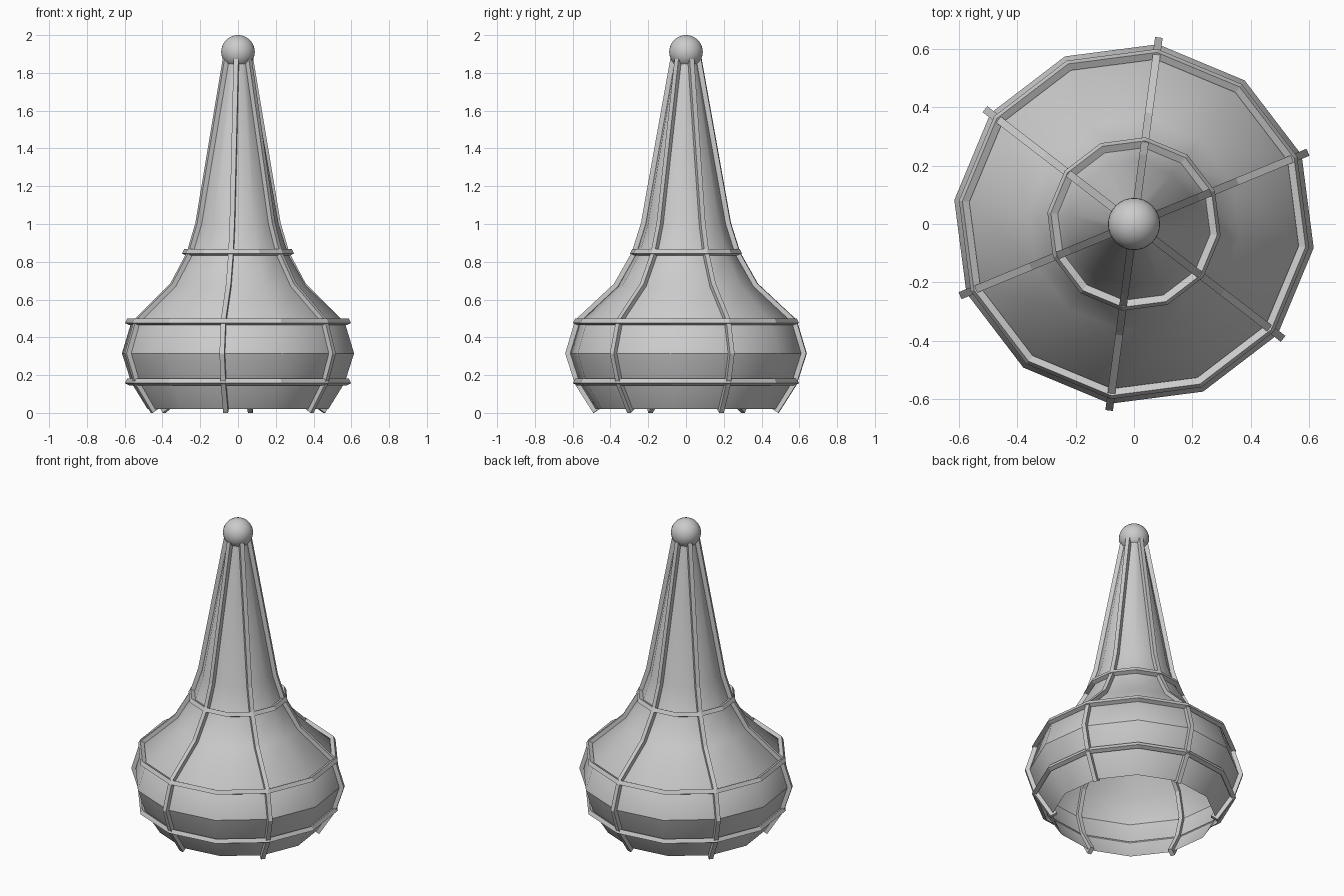
import bpy, bmesh, math
from mathutils import Vector

if "Cube" in bpy.data.objects:
    bpy.data.objects.remove(bpy.data.objects["Cube"])

START = math.radians(22.4)   # direction of the first rib
SIDES = 12

# Radius and height of the hull, bottom to tip
PROFILE = [(0.483, 0.02), (0.57, 0.16), (0.62, 0.315), (0.57, 0.48),
           (0.365, 0.67), (0.268, 0.84), (0.217, 1.0), (0.06, 1.87)]


def make(name, verts, faces, smooth=False):
    mesh = bpy.data.meshes.new(name)
    mesh.from_pydata(verts, [], faces)
    bm = bmesh.new()
    bm.from_mesh(mesh)
    bmesh.ops.recalc_face_normals(bm, faces=bm.faces)
    bm.to_mesh(mesh)
    bm.free()
    ob = bpy.data.objects.new(name, mesh)
    bpy.context.collection.objects.link(ob)
    if smooth:
        bpy.ops.object.select_all(action='DESELECT')
        ob.select_set(True)
        bpy.context.view_layer.objects.active = ob
        bpy.ops.object.shade_smooth_by_angle(angle=math.radians(31))
    return ob


def spin(name, pts, closed=False, smooth=False):
    """Revolve a profile of (radius, height) points in 12 steps."""
    n = len(pts)
    verts = []
    for k in range(SIDES):
        a = START + math.tau * k / SIDES
        verts += [(r * math.cos(a), r * math.sin(a), z) for r, z in pts]
    faces = []
    for k in range(SIDES):
        m = (k + 1) % SIDES
        for i in range(n if closed else n - 1):
            j = (i + 1) % n
            faces.append((k*n + i, m*n + i, m*n + j, k*n + j))
    return make(name, verts, faces, smooth)


def rib(name, path, angle, width=0.026, depth=0.045):
    """Rectangular bar following the profile, with mitred bends."""
    p = [Vector(q) for q in path]
    d = [(p[i + 1] - p[i]).normalized() for i in range(len(p) - 1)]
    out = Vector((math.cos(angle), math.sin(angle), 0))
    side = Vector((-math.sin(angle), math.cos(angle), 0))
    verts = []
    for i, q in enumerate(p):
        a, b = d[max(i - 1, 0)], d[min(i, len(d) - 1)]
        t = (a + b).normalized()
        nrm = Vector((t.y, -t.x)) / t.dot(a)
        for u, v in ((-1, -1), (1, -1), (1, 1), (-1, 1)):
            c = q + nrm * (u * depth / 2)
            verts.append(out * c.x + side * (v * width / 2) + Vector((0, 0, c.y)))
    faces = [(0, 1, 2, 3), tuple(len(verts) - 4 + i for i in range(4))]
    for i in range(len(p) - 1):
        for j in range(4):
            k = (j + 1) % 4
            faces.append((4*i + j, 4*i + k, 4*i + 4 + k, 4*i + 4 + j))
    return make(name, verts, faces)


# Thin hull, open at the bottom
spin("hull", PROFILE, smooth=True)

# Six upright ribs
rib_path = [(0.475, 0.012)] + PROFILE[1:]
for k in range(6):
    rib(f"rib_{k + 1}", rib_path, START + k * math.pi / 3)

# Three hoops with a tilted square section
for name, r, z in (("lower_hoop", 0.586, 0.163), ("middle_hoop", 0.586, 0.482),
                   ("upper_hoop", 0.281, 0.85)):
    section = [(r + a, z + b) for a, b in ((0.006, 0.018), (0.018, -0.006),
                                           (-0.006, -0.018), (-0.018, 0.006))]
    spin(name, section, closed=True)

# Ball on the tip
bpy.ops.mesh.primitive_uv_sphere_add(segments=32, ring_count=16, radius=0.089,
                                     location=(0, 0, 1.911))
bpy.context.object.name = "tip_ball"
bpy.ops.object.shade_smooth()
